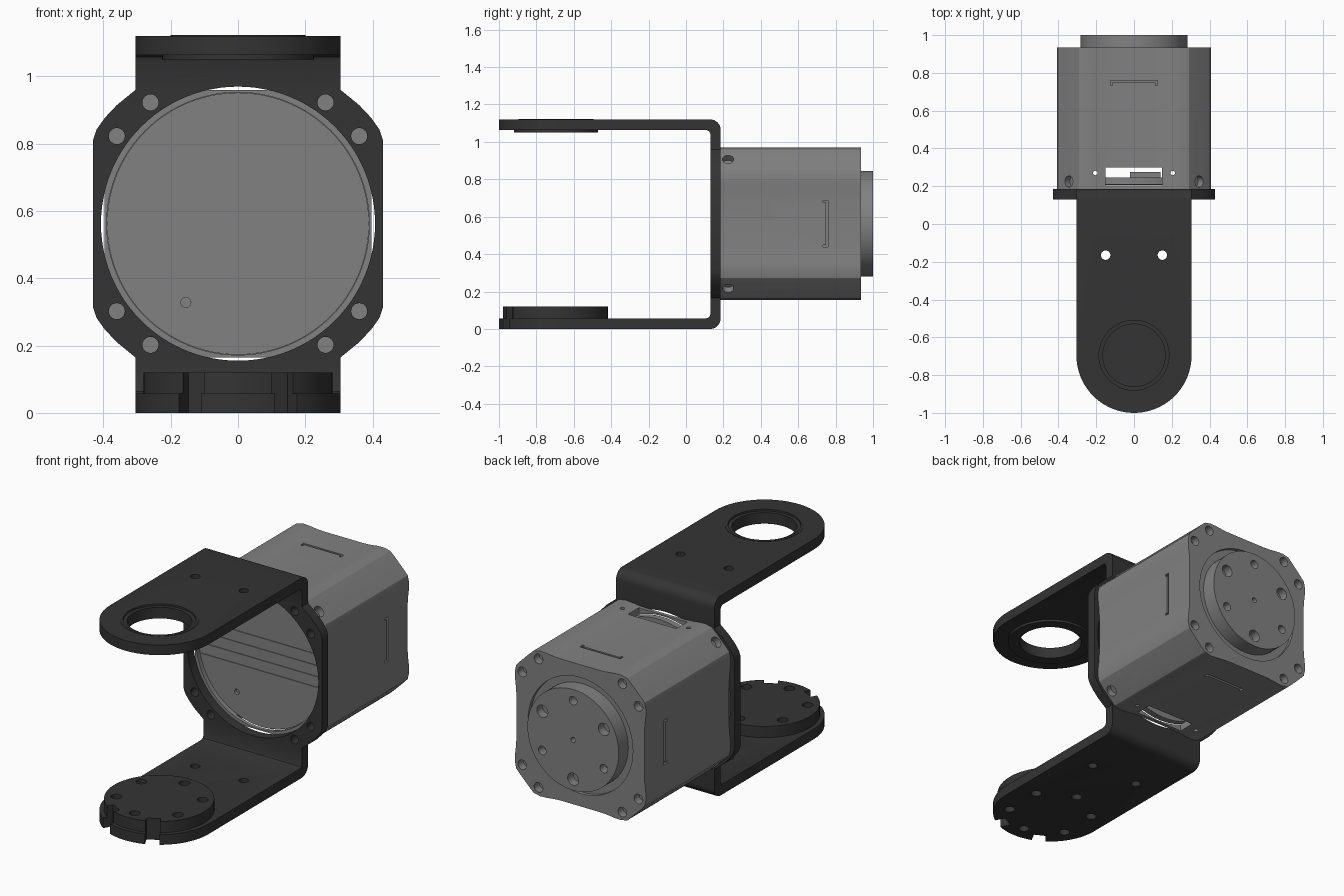
import bpy, bmesh, math
from mathutils import Matrix, Vector

if "Cube" in bpy.data.objects:
    bpy.data.objects.remove(bpy.data.objects["Cube"])

CZ = 0.562      # motor axis height
HY = -0.695     # hinge axis y
TOP = 1.12
T = 0.057       # bracket sheet thickness


def material(name, v):
    m = bpy.data.materials.new(name)
    m.diffuse_color = (v, v, v, 1)
    m.use_nodes = True
    m.node_tree.nodes["Principled BSDF"].inputs["Base Color"].default_value = m.diffuse_color
    return m


DARK = material("dark_bracket", 0.034)
GREY = material("motor_grey", 0.22)


def circle(cx, cy, r, n=64):
    return [(cx + r * math.cos(2 * math.pi * i / n), cy + r * math.sin(2 * math.pi * i / n)) for i in range(n)]


def box(a, b, c, d):
    return [(a, c), (b, c), (b, d), (a, d)]


def about(axis, angle, centre):
    c = Matrix.Translation(centre)
    return c @ Matrix.Rotation(angle, 4, axis) @ c.inverted()


def make(name, prisms, mat=None):
    """Each prism is (outline, axis, start, end[, matrix])."""
    bm = bmesh.new()
    for pts, axis, a, b, *mx in prisms:
        def at(u, v, t):
            p = Vector({'x': (t, u, v), 'y': (u, t, v), 'z': (u, v, t)}[axis])
            return mx[0] @ p if mx else p
        lo = [bm.verts.new(at(u, v, a)) for u, v in pts]
        hi = [bm.verts.new(at(u, v, b)) for u, v in pts]
        bm.faces.new(lo)
        bm.faces.new(hi)
        for i in range(len(pts)):
            j = (i + 1) % len(pts)
            bm.faces.new((lo[i], lo[j], hi[j], hi[i]))
    return finish(name, bm, mat)


def finish(name, bm, mat):
    bmesh.ops.recalc_face_normals(bm, faces=bm.faces)
    me = bpy.data.meshes.new(name)
    bm.to_mesh(me)
    bm.free()
    if mat:
        me.materials.append(mat)
    ob = bpy.data.objects.new(name, me)
    bpy.context.collection.objects.link(ob)
    return ob


def cut(ob, prisms, op='DIFFERENCE'):
    tool = make("cutter", prisms)
    tool.hide_render = True
    mod = ob.modifiers.new("cut", 'BOOLEAN')
    mod.operation, mod.object, mod.solver = op, tool, 'EXACT'
    mat = ob.data.materials[0]
    dg = bpy.context.evaluated_depsgraph_get()
    me = bpy.data.meshes.new_from_object(ob.evaluated_get(dg))
    ob.modifiers.clear()
    ob.data = me
    me.materials.clear()
    me.materials.append(mat)
    for p in me.polygons:
        p.material_index = 0
    bpy.data.objects.remove(tool)


def lathe(name, profile, cx, cy, mat, n=64):
    bm = bmesh.new()
    rings = [[bm.verts.new((cx + r * math.cos(2 * math.pi * i / n), cy + r * math.sin(2 * math.pi * i / n), z))
              for i in range(n)] for r, z in profile]
    for a, b in zip(rings, rings[1:] + rings[:1]):
        for i in range(n):
            j = (i + 1) % n
            bm.faces.new((a[i], a[j], b[j], b[i]))
    return finish(name, bm, mat)


# Shared positions
bolts = [(sx * a, CZ + sz * b) for a, b in ((0.26, 0.36), (0.36, 0.26)) for sx in (-1, 1) for sz in (-1, 1)]
hexagon = [math.radians(30 + 60 * k) for k in range(6)]
bore = [(circle(0, CZ, 0.407, 96), 'y', 0.05, 0.3)]
hinge_holes = [(circle(0.22 * math.cos(a), HY + 0.22 * math.sin(a), 0.028, 20), 'z', -0.1, 0.3) for a in hexagon]
notches = [(box(-0.037, 0.037, HY - 0.45, HY - 0.245), 'z', -0.1, 0.3,
            about('Z', math.radians(s * 28), (0, HY, 0))) for s in (-1, 1)]

# Bent bracket arms: L profile trimmed to a rounded end
R = 0.055
arm = [(-1.1, 0), (0.185 - R, 0)]
arm += [(0.185 - R + R * math.sin(t), R - R * math.cos(t)) for t in [math.pi / 16 * i for i in range(1, 9)]]
arm += [(0.185, 0.165), (0.13, 0.165), (0.13, T + 0.02), (0.124, T + 0.006), (0.11, T), (-1.1, T)]
stadium = [(0.305, 0.3), (-0.305, 0.3)]
stadium += [(0.305 * math.cos(t), HY + 0.305 * math.sin(t)) for t in [math.pi + math.pi * i / 40 for i in range(41)]]
arm_holes = [(circle(s * 0.15, -0.165, 0.025, 24), 'z', -0.5, 1.5) for s in (-1, 1)]
for name, flip in (("lower_arm", False), ("upper_arm", True)):
    ob = make(name, [([(y, TOP - z if flip else z) for y, z in arm], 'x', -0.35, 0.35)], DARK)
    cut(ob, [(stadium, 'z', -0.5, 1.5)], 'INTERSECT')
    cut(ob, bore)
    cut(ob, arm_holes)
    if flip:
        cut(ob, [(circle(0, HY, 0.2), 'z', 0.9, 1.3)])
    else:
        cut(ob, hinge_holes)
        cut(ob, notches)

# Motor mounting plate with bore and bolt holes
quarter = [(0.305, 0.397), (0.36, 0.352), (0.395, 0.315), (0.42, 0.28), (0.43, 0.25)]
right = quarter + [(x, -z) for x, z in reversed(quarter)]
outline = [(x, CZ + z) for x, z in right] + [(-x, CZ + z) for x, z in reversed(right)]
plate = make("mounting_plate", [(outline, 'y', 0.13, 0.185)], DARK)
cut(plate, bore)
cut(plate, [(circle(x, z, 0.024, 24), 'y', 0, 0.3) for x, z in bolts])

# Hinge disc on lower arm
disc = make("hinge_disc", [(circle(0, HY - 0.003, 0.28), 'z', T, 0.12)], DARK)
cut(disc, hinge_holes)
cut(disc, notches)

# Flanged bearing in upper arm
lathe("bearing_ring", [(0.165, 1.05), (0.225, 1.05), (0.225, 1.0635), (0.2, 1.0635), (0.2, 1.122),
                       (0.185, 1.122), (0.185, 1.112), (0.165, 1.112)], 0, HY, DARK)

# Motor housing: slightly dished sides and rounded chamfered corners
half = [(0.12, 0.397), (0.16, 0.399), (0.21, 0.405), (0.25, 0.407), (0.29, 0.398), (0.312, 0.378)]
side = [(-x, z) for x, z in reversed(half)] + half
section = []
for k in range(4):
    section += [(x, CZ + z) for x, z in side]
    side = [(z, -x) for x, z in side]
housing = make("motor_housing", [(section, 'y', 0.185, 0.935)], GREY)
cut(housing, [(circle(0, CZ, 0.39, 96), 'y', 0.1, 0.302)])
cut(housing, [(circle(0, CZ, 0.325), 'y', 0.915, 1.1)])
cut(housing, [(circle(x, z, 0.027, 24), 'y', 0.89, 1.1) for x, z in bolts])
# cable windows and pin holes through top and bottom
cut(housing, [(box(-0.152, 0.148, 0.205, 0.3), 'z', -0.5, 1.5)])
cut(housing, [(circle(s * 0.205, 0.27, 0.012, 16), 'z', -0.5, 1.5) for s in (-1, 1)])
# corner screw holes and bracket-shaped grooves on each side
axis = (0, 0, CZ)
cut(housing, [(circle(0.225, CZ, 0.03, 24), 'x', 0.45, 0.6, about('Y', math.radians(45 + 90 * k), axis))
              for k in range(4)])
groove = [(-0.125, 0.733), (-0.113, 0.733), (-0.113, 0.748), (0.113, 0.748),
          (0.113, 0.733), (0.125, 0.733), (0.125, 0.76), (-0.125, 0.76)]
cut(housing, [(groove, 'z', CZ + 0.38, CZ + 0.45, about('Y', math.radians(90 * k), axis)) for k in range(4)])

# Front cover inside the bore, with shallow ribs
cover = make("motor_cover", [(circle(0, CZ, 0.389, 96), 'y', 0.21, 0.245)], GREY)
cut(cover, [(circle(-0.155, 0.328, 0.015, 16), 'y', 0.1, 0.23)])
make("cover_ribs", [(box(-0.37, 0.37, a, b), 'y', 0.206, 0.214)
                    for a, b in ((0.45, 0.488), (0.51, 0.548), (0.573, 0.61), (0.637, 0.673))], GREY)
make("cable_connector", [(box(-0.02, 0.14, CZ - 0.1, CZ + 0.1), 'y', 0.24, 0.275)], GREY)

# Output flange with alternating large and small screw holes
flange = make("output_flange", [(circle(0, CZ, 0.283), 'y', 0.9, 1.0)], GREY)
cut(flange, [(circle(0.22 * math.cos(a), CZ + 0.22 * math.sin(a), 0.024 if k % 2 else 0.034, 24), 'y', 0.95, 1.1)
             for k, a in enumerate(hexagon)] + [(circle(0, CZ, 0.014, 16), 'y', 0.95, 1.1)])

# Smooth curved walls, keep edges sharp
for ob in bpy.context.collection.objects:
    bpy.ops.object.select_all(action='DESELECT')
    ob.select_set(True)
    bpy.context.view_layer.objects.active = ob
    bpy.ops.object.shade_smooth_by_angle(angle=math.radians(28))
